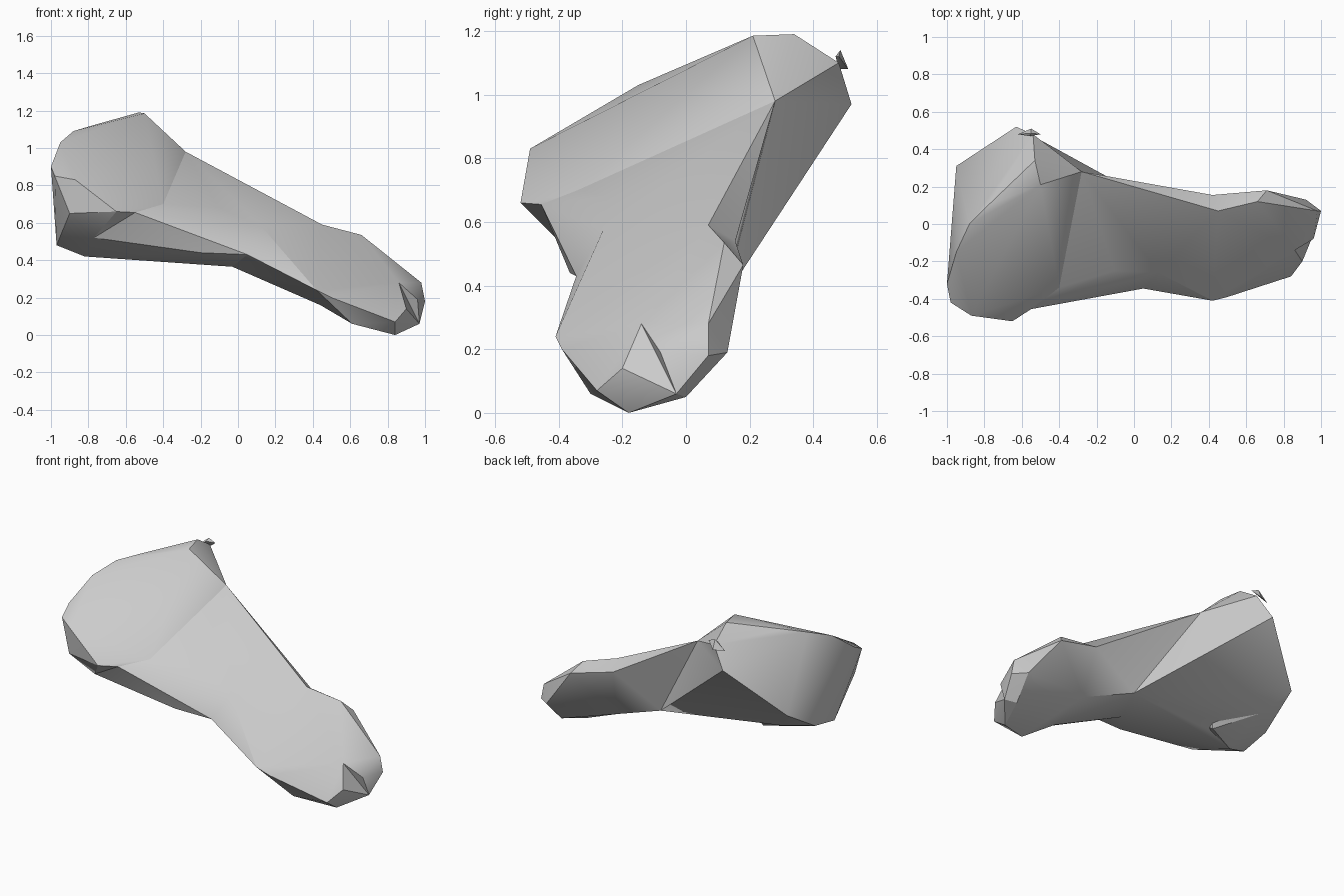
import bpy, bmesh

old_cube = bpy.data.objects.get("Cube")
if old_cube:
    bpy.data.objects.remove(old_cube, do_unlink=True)

# One plain grey for the whole piece
stone = bpy.data.materials.new("stone grey")
stone.use_nodes = True
grey = (0.6, 0.6, 0.6, 1)
stone.diffuse_color = grey
stone.node_tree.nodes["Principled BSDF"].inputs["Base Color"].default_value = grey


def faceted_chunk(name, corners):
    """Wrap a convex faceted solid around a few corner points."""
    bm = bmesh.new()
    for corner in corners:
        bm.verts.new(corner)
    wrapped = bmesh.ops.convex_hull(bm, input=bm.verts)
    spare = {e for e in wrapped["geom_interior"] + wrapped["geom_unused"]
             if isinstance(e, bmesh.types.BMVert)}
    bmesh.ops.delete(bm, geom=list(spare), context="VERTS")
    bmesh.ops.recalc_face_normals(bm, faces=bm.faces)
    mesh = bpy.data.meshes.new(name)
    bm.to_mesh(mesh)
    bm.free()
    mesh.materials.append(stone)
    chunk = bpy.data.objects.new(name, mesh)
    bpy.context.collection.objects.link(chunk)
    return chunk


def combine(target, other, operation):
    """Apply a boolean and discard the second solid."""
    bpy.context.view_layer.objects.active = target
    modifier = target.modifiers.new("combine", "BOOLEAN")
    modifier.operation = operation
    modifier.solver = "EXACT"
    modifier.object = other
    bpy.ops.object.modifier_apply(modifier=modifier.name)
    bpy.data.objects.remove(other, do_unlink=True)


# Rings of corners shared by neighbouring chunks
shoulder = (-.28, .28, .98)
neck_ring = [
    shoulder, (-.63, .52, .97), (-.95, .31, .68), (-.81, .18, .53),
    (-.82, -.1, .42), (-.77, -.38, .52), (-.55, -.455, .655),
    (-.4, -.34, .7),
]
waist_ring = [
    shoulder, (.1, .12, .36), (.13, -.26, .575), (.05, -.345, .43),
    (-.03, -.15, .365),
]
ankle_ring = [
    (.45, .07, .59), (.42, .155, .54), (.42, -.41, .24), (.44, -.2, .16),
    (.45, .07, .225),
]

# Broad head with a slanted upper face
head_rim = [
    (-.5, .21, 1.185), (-.53, .34, 1.19), (-.54, .48, 1.1),
    (-.78, .1, 1.12), (-.88, 0, 1.09), (-.95, -.15, 1.03), (-1, -.32, .9),
    (-.98, -.42, .85), (-.87, -.49, .83), (-.65, -.52, .66),
]
head_base = [
    (-.97, .05, .52), (-.97, -.15, .48), (-.9, -.46, .65), (-.58, .03, .41),
]
body = faceted_chunk("bone_body", head_rim + head_base + neck_ring)

# Tapering shaft in two chunks, pinched at the waist
shaft_front = [(-.1, -.25, .68), (-.2, -.365, .44)]
upper_shaft = faceted_chunk("upper_shaft", neck_ring + waist_ring + shaft_front)
lower_shaft = faceted_chunk("lower_shaft", waist_ring + ankle_ring)

# Rounded foot
foot_corners = [
    (.66, .12, .535), (.71, .18, .465), (.92, .13, .19), (.98, .07, .28),
    (1, .07, .18), (.97, -.03, .06), (.9, 0, .05), (.84, -.18, 0),
    (.61, -.3, .06), (.5, -.39, .2), (.84, -.28, .07), (.9, -.2, .14),
    (.86, -.14, .28), (.96, -.08, .19),
]
foot = faceted_chunk("foot", ankle_ring + foot_corners)

# Small notch in the end of the foot
notch = faceted_chunk("notch_cutter", [
    (.86, -.14, .28), (.97, -.03, .06), (.9, -.2, .14),
    (.96, -.08, .19), (1.1, -.2, .25),
])
combine(foot, notch, "DIFFERENCE")

for chunk in (upper_shaft, lower_shaft, foot):
    combine(body, chunk, "UNION")

# Tiny chip standing on the back edge of the head
chip = faceted_chunk("edge_chip", [
    (-.62, .48, 1.08), (-.5, .48, 1.12), (-.55, .51, 1.08),
    (-.56, .47, 1.12), (-.55, .485, 1.14),
])

# Soft shading across shallow facets, crisp edges elsewhere
bpy.ops.object.select_all(action="DESELECT")
for part in (body, chip):
    part.select_set(True)
bpy.context.view_layer.objects.active = body
bpy.ops.object.shade_smooth_by_angle(angle=0.5)
